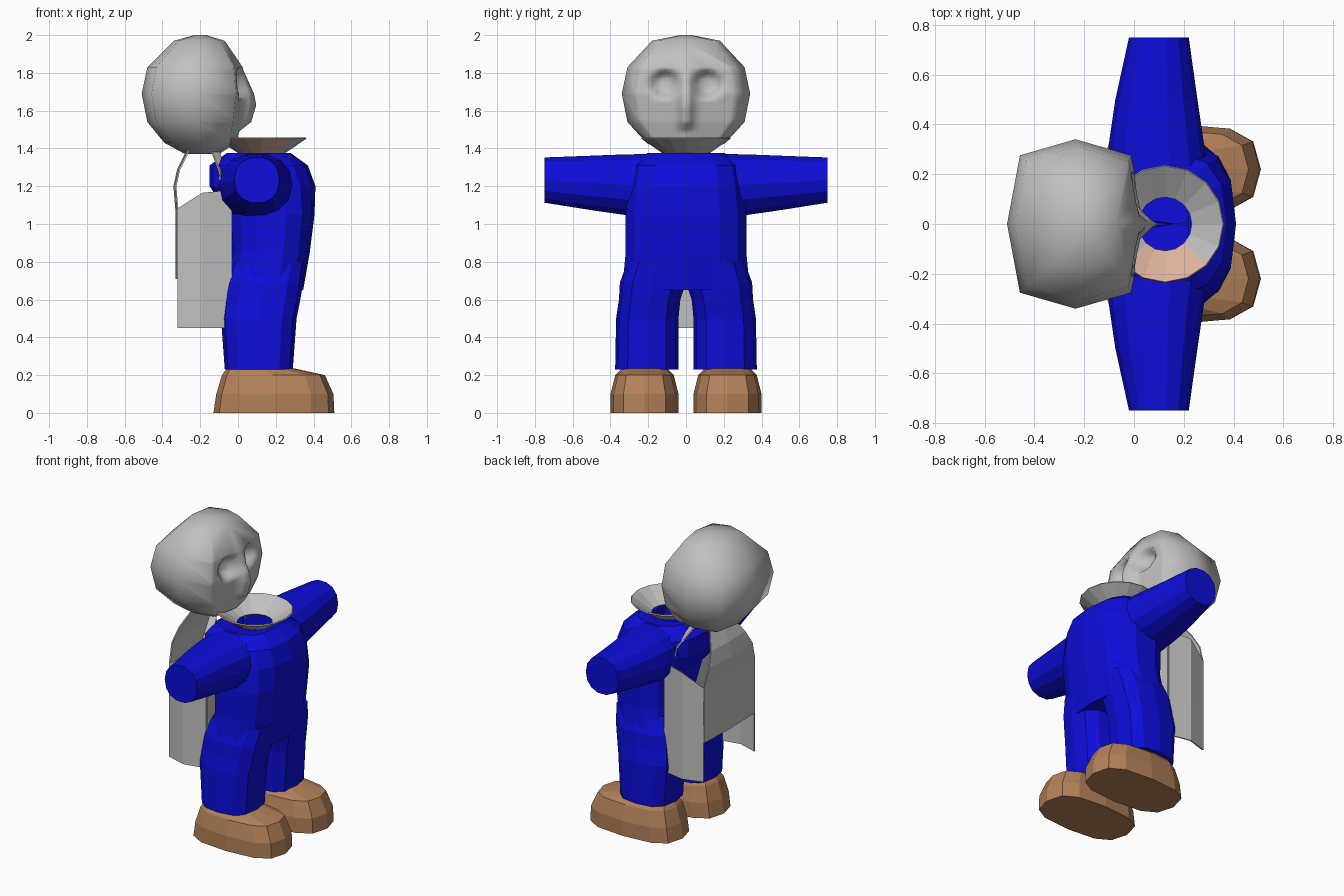
import bpy, bmesh, math
from mathutils import Vector

if "Cube" in bpy.data.objects:
    bpy.data.objects.remove(bpy.data.objects["Cube"])


def material(name, rgb):
    m = bpy.data.materials.new(name)
    m.diffuse_color = (*rgb, 1)
    m.use_nodes = True
    m.node_tree.nodes["Principled BSDF"].inputs["Base Color"].default_value = m.diffuse_color
    return m


BLUE = material("blue cloth", (0.004, 0.004, 0.70))
GREY = material("grey", (0.53, 0.53, 0.53))
BROWN = material("brown leather", (0.45, 0.22, 0.10))
TAN = material("tan", (0.72, 0.45, 0.33))


def ring(n, c0, c1, d0, d1, e):
    """Superellipse points filling the box c0..c1 by d0..d1."""
    pts = []
    for i in range(n):
        a = 2 * math.pi * i / n
        c, s = math.cos(a), math.sin(a)
        u = math.copysign(abs(c) ** e, c) if abs(c) > 1e-6 else 0
        v = math.copysign(abs(s) ** e, s) if abs(s) > 1e-6 else 0
        pts.append(((c0 + c1) / 2 + u * (c1 - c0) / 2,
                    (d0 + d1) / 2 + v * (d1 - d0) / 2))
    return pts


def finish(bm, name, mat, recalc=True):
    if recalc:
        bmesh.ops.recalc_face_normals(bm, faces=bm.faces)
    me = bpy.data.meshes.new(name)
    bm.to_mesh(me)
    bm.free()
    me.materials.append(mat)
    ob = bpy.data.objects.new(name, me)
    bpy.context.collection.objects.link(ob)
    return ob


def loft(rings, cap0=True, cap1=True):
    """Skin closed rings of 3D points."""
    bm = bmesh.new()
    vs = [[bm.verts.new(p) for p in r] for r in rings]
    n = len(vs[0])
    for a, b in zip(vs, vs[1:]):
        for i in range(n):
            j = (i + 1) % n
            bm.faces.new((a[i], a[j], b[j], b[i]))
    if cap0:
        bm.faces.new(vs[0])
    if cap1:
        bm.faces.new(vs[-1])
    return bm


def sheet(bm, rows):
    """Add an open grid of points as quads."""
    vs = [[bm.verts.new(p) for p in r] for r in rows]
    for a, b in zip(vs, vs[1:]):
        for i in range(len(a) - 1):
            bm.faces.new((a[i], a[i + 1], b[i + 1], b[i]))


def thicken(ob, t=0.008):
    m = ob.modifiers.new("thickness", 'SOLIDIFY')
    m.thickness = t
    m.offset = 0


# Torso: z, back x, front x, half width, with an open neck
torso = [(0.65, -0.07, 0.345, 0.345), (0.85, -0.04, 0.38, 0.325),
         (1.05, -0.05, 0.405, 0.325), (1.20, -0.15, 0.41, 0.31),
         (1.31, -0.15, 0.37, 0.29), (1.375, -0.06, 0.28, 0.21),
         (1.365, 0.0, 0.22, 0.11)]
finish(loft([[(x, y, z) for x, y in ring(14, x0, x1, -h, h, 0.72)]
             for z, x0, x1, h in torso], True, False), "torso", BLUE)

for s, side in ((1, "left"), (-1, "right")):
    # Sleeves: y, x range, z range
    arm = [(0.18, -0.10, 0.30, 1.02, 1.375), (0.33, -0.10, 0.28, 1.045, 1.372),
           (0.50, -0.075, 0.255, 1.07, 1.365), (0.75, -0.02, 0.22, 1.11, 1.355)]
    finish(loft([[(x, s * y, z) for x, z in ring(14, x0, x1, z0, z1, 0.9)]
                 for y, x0, x1, z0, z1 in arm]), side + "_arm", BLUE)

    # Trouser legs: z, x range, y range
    leg = [(0.23, -0.07, 0.29, 0.04, 0.375), (0.50, -0.09, 0.31, 0.04, 0.37),
           (0.60, -0.08, 0.33, 0.03, 0.355), (0.69, -0.07, 0.345, 0.0, 0.35),
           (0.80, -0.03, 0.36, 0.0, 0.31)]
    finish(loft([[(x, s * y, z) for x, y in ring(12, x0, x1, y0, y1, 0.72)]
                 for z, x0, x1, y0, y1 in leg]), side + "_leg", BLUE)

    # Shoes: z, x range, half width
    shoe = [(0.0, -0.13, 0.51, 0.18), (0.10, -0.115, 0.505, 0.18),
            (0.20, -0.085, 0.46, 0.155), (0.235, -0.06, 0.30, 0.12)]
    finish(loft([[(x, s * (0.22 + y), z) for x, y in ring(12, x0, x1, -h, h, 0.7)]
                 for z, x0, x1, h in shoe]), side + "_shoe", BROWN)

# Collar: flared cone, with one tan section on the -y side
collar = finish(loft([[(x, y, z) for x, y in ring(16, 0.125 - r, 0.125 + r, -r, r, 1)]
                      for z, r in ((1.37, 0.11), (1.455, 0.235))], False, False),
                "collar", GREY)
collar.data.materials.append(TAN)
for p in collar.data.polygons:
    if p.center.y < -0.11:
        p.material_index = 1
thicken(collar)

# Head: eight-sided rounded form (z, back x, front x, half width)
head = [(1.37, -0.28, -0.10, 0.10), (1.43, -0.39, -0.01, 0.21),
        (1.54, -0.48, 0.02, 0.31), (1.69, -0.51, 0.04, 0.34),
        (1.83, -0.48, 0.025, 0.31), (1.97, -0.34, -0.07, 0.18),
        (2.0, -0.23, -0.17, 0.03)]
bm = loft([[(x, y, z) for x, y in ring(8, x0, x1, -h, h, 0.6)]
           for z, x0, x1, h in head])
face = [f for f in bm.faces
        if f.calc_center_median().x > -0.06 and 1.42 < f.calc_center_median().z < 1.86]
edges = list({e for f in face for e in f.edges})
bmesh.ops.subdivide_edges(bm, edges=edges, cuts=8, use_grid_fill=True)


def nose(z):
    prof = [(1.49, 0), (1.54, 0.05), (1.63, 0.065), (1.82, 0)]
    for (a, u), (b, v) in zip(prof, prof[1:]):
        if a <= z <= b:
            return u + (v - u) * (z - a) / (b - a)
    return 0


# Eye sockets pushed in, nose pulled out
for v in bm.verts:
    x, y, z = v.co
    if x > -0.1:
        d = math.hypot(abs(y) - 0.11, z - 1.74) / 0.085
        if d < 1:
            v.co.x -= 0.06 * min(1, 2 * (1 - d))
        v.co.x += nose(z) * max(0, 1 - abs(y) / 0.055)
ob = finish(bm, "head", GREY)
for p in ob.data.polygons:
    p.use_smooth = True

# Robe behind the body: side panels, back, upper back strip, inner front
bm = bmesh.new()
for s in (1, -1):
    side = [(-0.04, 0.28, 1.18), (-0.19, 0.31, 1.165), (-0.32, 0.27, 1.08)]
    sheet(bm, [[(x, s * y, z) for z in (0.45, 0.72, top)] for x, y, top in side])
    # front edge of the armhole
    sheet(bm, [[(-0.09, s * 0.27, 1.17), (-0.06, s * 0.2, 1.17)],
               [(-0.10, s * 0.24, 1.28), (-0.07, s * 0.18, 1.28)],
               [(-0.14, s * 0.10, 1.385), (-0.10, s * 0.08, 1.385)]])
back = [(0.71, -0.32, 0.27), (1.08, -0.32, 0.27), (1.20, -0.33, 0.23),
        (1.29, -0.31, 0.18), (1.39, -0.26, 0.12)]
sheet(bm, [[(x, -h, z), (x - 0.008, 0, z), (x, h, z)] for z, x, h in back])
sheet(bm, [[(-0.035, y, z) for y in (-0.28, 0, 0.28)] for z in (0.45, 0.8, 1.17)])
bmesh.ops.remove_doubles(bm, verts=bm.verts, dist=0.001)
thicken(finish(bm, "robe", GREY))
